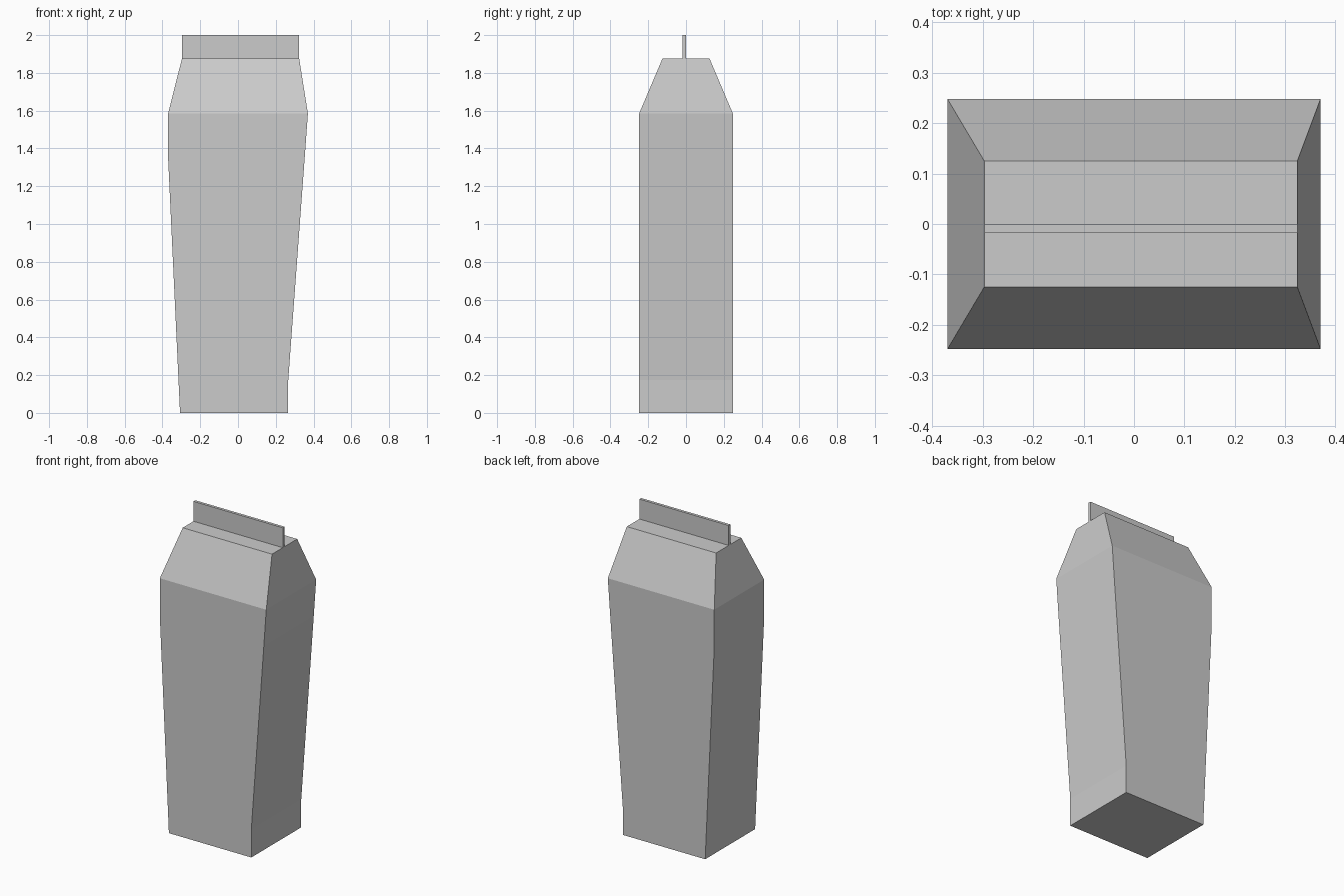
import bpy
import bmesh

cube = bpy.data.objects.get("Cube")
if cube:
    bpy.data.objects.remove(cube, do_unlink=True)

grey = bpy.data.materials.new("plain grey")
grey.use_nodes = True
colour = (0.6, 0.6, 0.6, 1)
grey.diffuse_color = colour
grey.node_tree.nodes["Principled BSDF"].inputs["Base Color"].default_value = colour


def loft(name, sections):
    """Skin rectangular sections given as (z, left x, right x, front y, back y)."""
    bm = bmesh.new()
    rings = []
    for z, x0, x1, y0, y1 in sections:
        corners = ((x0, y0), (x1, y0), (x1, y1), (x0, y1))
        rings.append([bm.verts.new((x, y, z)) for x, y in corners])
    for low, high in zip(rings, rings[1:]):
        for i in range(4):
            j = (i + 1) % 4
            bm.faces.new((low[i], low[j], high[j], high[i]))
    bm.faces.new(rings[0][::-1])
    bm.faces.new(rings[-1])
    mesh = bpy.data.meshes.new(name)
    bm.to_mesh(mesh)
    bm.free()
    mesh.materials.append(grey)
    obj = bpy.data.objects.new(name, mesh)
    bpy.context.collection.objects.link(obj)
    return obj


DEPTH = 0.248
SHOULDER, ROOF = 1.585, 1.875

# Carton body: leaning walls, then a sloped shoulder up to the flat roof
loft("carton_body", [
    (0, -0.307, 0.266, -DEPTH, DEPTH),
    (0.175, -0.315, 0.266, -DEPTH, DEPTH),
    (1.35, -0.37, 0.353, -DEPTH, DEPTH),
    (SHOULDER, -0.37, 0.37, -DEPTH, DEPTH),
    (ROOF, -0.297, 0.324, -0.125, 0.125),
])

# Thin sealed fin standing on the roof
loft("top_seal", [(z, -0.297, 0.324, -0.018, 0) for z in (ROOF, 2)])
